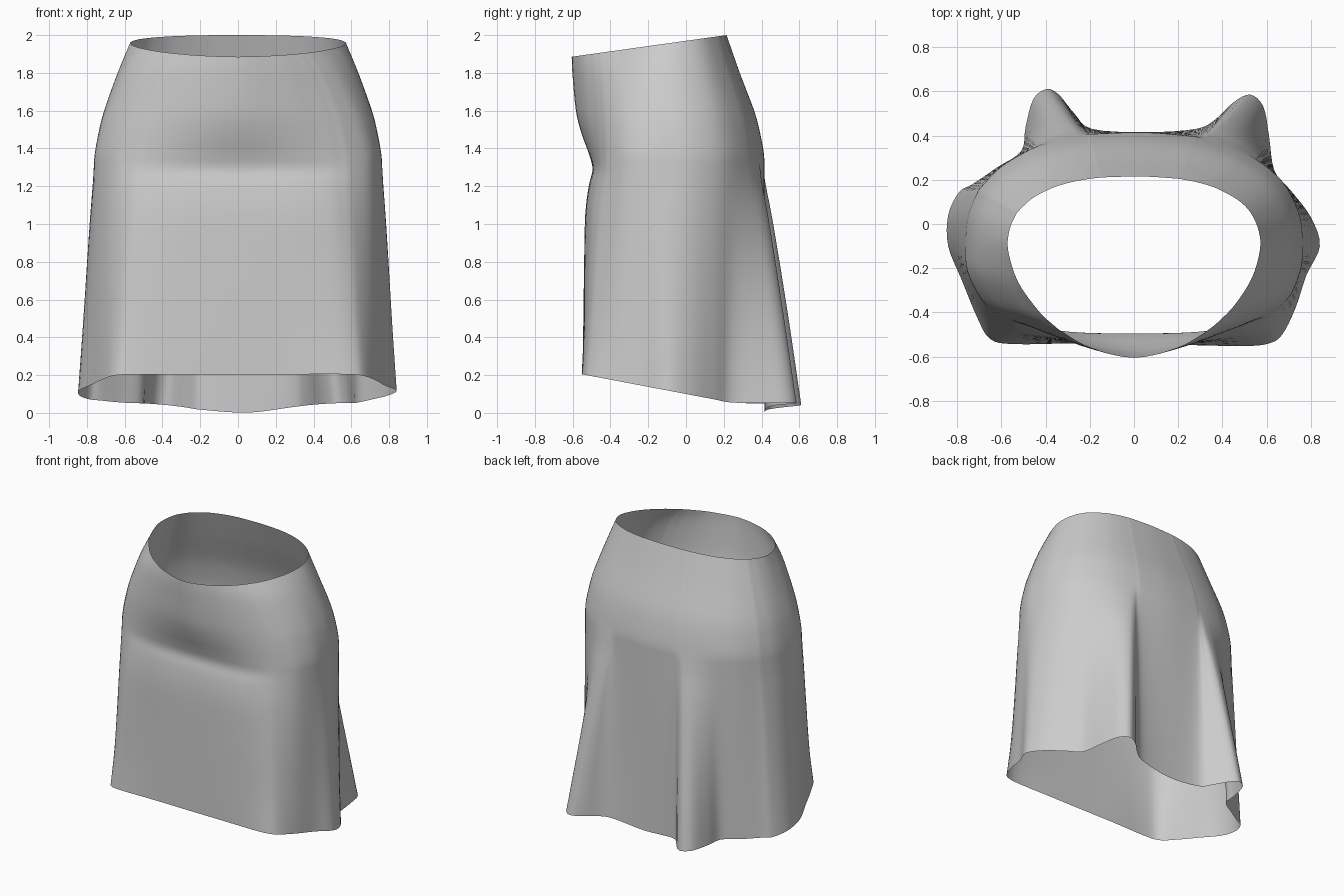
import bpy, math
from mathutils import Vector

if "Cube" in bpy.data.objects:
    bpy.data.objects.remove(bpy.data.objects["Cube"])

# Hem outline seen from above, counter-clockwise from the front centre
HEM = [(0, -.545), (.28, -.548), (.5, -.552), (.61, -.54), (.67, -.5), (.73, -.38), (.78, -.23),
       (.84, -.1), (.80, .03), (.71, .15), (.635, .24), (.61, .4), (.585, .53), (.525, .585),
       (.45, .55), (.37, .475), (.28, .43), (.05, .415), (-.19, .43), (-.27, .5), (-.34, .585),
       (-.395, .61), (-.455, .565), (-.49, .44), (-.51, .33), (-.62, .255), (-.73, .18),
       (-.79, .145), (-.84, .04), (-.84, -.1), (-.78, -.25), (-.71, -.42), (-.65, -.52),
       (-.54, -.543), (-.28, -.54)]

# Height, body blend, front blend (0 = waist, 1 = hip, 2 = hem)
ROWS = [(None, 0, 0), (1.8, .35, .03), (1.6, .73, .2), (1.48, .89, .47), (1.37, .99, .83),
        (1.29, 1.05, 1), (1.2, 1.12, 1.4), (1.05, 1.26, 1.75), (.8, 1.46, 1.86),
        (.45, 1.72, 1.95), (None, 2, 2)]
STEP = 4


def oval(angle, half_x, centre_y, front, back, p_front, p_back):
    """Superellipse with different front and back halves."""
    c, s = math.cos(angle), math.sin(angle)
    p = p_front if s < 0 else p_back
    r = (abs(c) ** p + abs(s) ** p) ** (-1 / p)
    return r * c * half_x, centre_y + r * s * (front if s < 0 else back)


def blend(a, b, c, w):
    return a + (b - a) * w if w < 1 else b + (c - b) * (w - 1)


def spline(points, closed):
    """Smooth curve through the points (Catmull-Rom)."""
    n, out = len(points), []
    pick = (lambda i: points[i % n]) if closed else (lambda i: points[max(0, min(n - 1, i))])
    for i in range(n if closed else n - 1):
        a, b, c, d = (pick(i + k) for k in (-1, 0, 1, 2))
        for k in range(STEP):
            t = k / STEP
            out.append(.5 * (2 * b + (c - a) * t + (2 * a - 5 * b + 4 * c - d) * t * t
                             + (3 * b - a - 3 * c + d) * t ** 3))
    if not closed:
        out.append(points[-1])
    return out


# Vertical strands from waist to hem
strands = []
for hx, hy in HEM:
    ang = math.atan2((hy + .08) / .5, hx / .8)
    wx, wy = oval(ang, .57, -.1, .505, .315, 1.75, 2.4)
    mx, my = oval(ang, .76, -.08, .415, .495, 3, 2.3)
    top_z = 1.97 + .14 * wy
    hem_z = max(.055, .1 - .19 * hy)
    if hy > .3:
        hem_z -= .055 * math.exp(-(hx / .32) ** 2)
    # The dent below the belly fades out towards the sides
    frontness = math.exp(-(mx / .5) ** 4) if hy < 0 else 0
    strand = []
    for i, (z, body, front) in enumerate(ROWS):
        if z is None:
            z = top_z if i == 0 else hem_z
        w = body + (front - body) * frontness
        strand.append(Vector((blend(wx, mx, hx, body), blend(wy, my, hy, w), z)))
    strands.append(spline(strand, False))

# Smooth rings across the strands, joined into one cloth sheet
rings = [spline(list(ring), True) for ring in zip(*strands)]
n = len(rings[0])
verts = [v for ring in rings for v in ring]
faces = [(r * n + i, (r + 1) * n + i, (r + 1) * n + (i + 1) % n, r * n + (i + 1) % n)
         for r in range(len(rings) - 1) for i in range(n)]
mesh = bpy.data.meshes.new("skirt")
mesh.from_pydata(verts, [], faces)
mesh.shade_smooth()
skirt = bpy.data.objects.new("skirt", mesh)
bpy.context.collection.objects.link(skirt)
